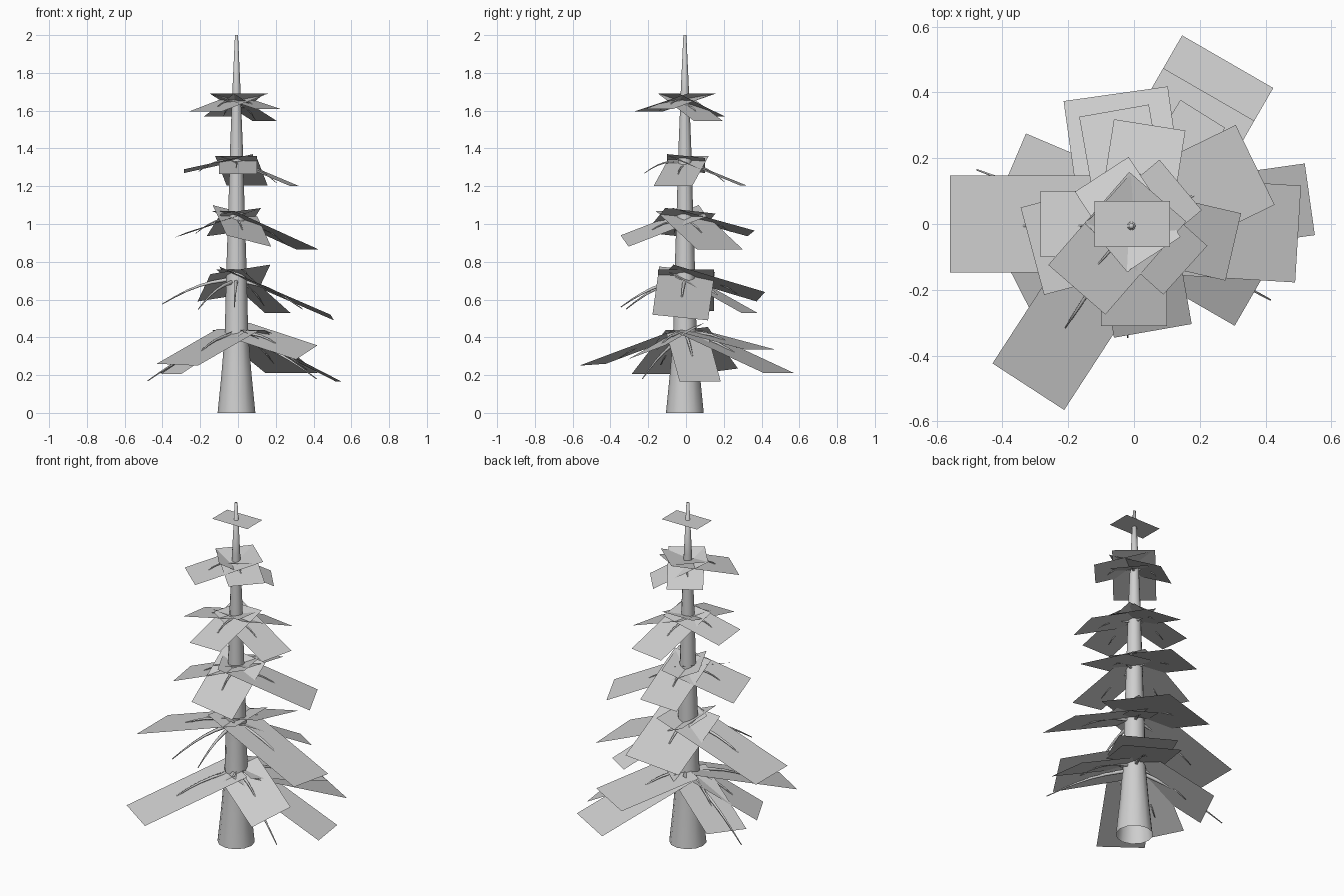
import bpy, bmesh, math
from mathutils import Vector

old = bpy.data.objects.get("Cube")
if old:
    bpy.data.objects.remove(old)

grey = bpy.data.materials.new("light grey")
grey.use_nodes = True
shade = (0.62, 0.62, 0.62, 1)
grey.diffuse_color = shade
grey.node_tree.nodes["Principled BSDF"].inputs["Base Color"].default_value = shade

AXIS = Vector((-0.008, -0.006, 0))


def finish(name, bm, smooth=False):
    mesh = bpy.data.meshes.new(name)
    bm.to_mesh(mesh)
    bm.free()
    mesh.materials.append(grey)
    for face in mesh.polygons:
        face.use_smooth = smooth
    obj = bpy.data.objects.new(name, mesh)
    bpy.context.collection.objects.link(obj)
    return obj


def tube(name, points, radii, sides):
    """Open tapered tube with rings across the path direction."""
    bm = bmesh.new()
    rings = []
    for i, point in enumerate(points):
        ahead = points[min(i + 1, len(points) - 1)] - points[max(i - 1, 0)]
        turn = ahead.to_track_quat('Z', 'Y')
        ring = []
        for k in range(sides):
            a = math.tau * k / sides
            offset = Vector((math.cos(a), math.sin(a), 0)) * radii[i]
            ring.append(bm.verts.new(point + turn @ offset))
        rings.append(ring)
    for low, high in zip(rings, rings[1:]):
        for k in range(sides):
            n = (k + 1) % sides
            bm.faces.new((low[k], low[n], high[n], high[k]))
    bm.faces.new(rings[-1])
    return finish(name, bm, True)


def heading(azimuth):
    a = math.radians(azimuth)
    return Vector((math.cos(a), math.sin(a), 0)), Vector((-math.sin(a), math.cos(a), 0))


def foliage_card(name, azimuth, inner, reach, width, z_in, z_out, roll):
    """Flat rectangle leaning outward and down from the trunk."""
    out, side = heading(azimuth)
    bm = bmesh.new()
    corners = []
    for r, z, s in ((inner, z_in, -1), (reach, z_out, -1), (reach, z_out, 1), (inner, z_in, 1)):
        corners.append(bm.verts.new(out * r + side * s * width / 2 + Vector((0, 0, z + s * roll / 2))))
    bm.faces.new(corners)
    finish(name, bm)


def branch(name, azimuth, reach, z_in, z_out, thickness):
    """Thin twig that arches out of the trunk and droops at the tip."""
    out, side = heading(azimuth)
    steps = 6
    points, radii = [], []
    for i in range(steps + 1):
        t = i / steps
        z = z_in + (z_out - z_in) * t + 0.03 * math.sin(math.pi * t)
        points.append(AXIS + out * reach * t + Vector((0, 0, z)))
        radii.append(thickness * (1 - 0.8 * t))
    tube(name, points, radii, 5)


# Trunk
profile = ((0, 0.1), (0.2, 0.08), (0.42, 0.062), (0.75, 0.054), (1.05, 0.044),
           (1.4, 0.034), (1.7, 0.022), (2, 0.008))
trunk = tube("trunk", [AXIS + Vector((0, 0, z)) for z, r in profile],
             [r for z, r in profile], 12)

# Tiers: inner height, inner overlap, then cards (azimuth, reach, width, outer height, roll)
tiers = {
    "bottom": (0.44, 0.0, [(8, 0.54, 0.22, 0.165, 0), (60, 0.57, 0.32, 0.21, 0),
                           (60, 0.455, 0.32, 0.335, 0), (157, 0.41, 0.25, 0.22, -0.03),
                           (207, 0.4, 0.24, 0.205, 0), (237, 0.59, 0.26, 0.255, -0.01),
                           (-30, 0.42, 0.23, 0.32, 0.075)]),
    "lower": (0.76, -0.09, [(-3.5, 0.5, 0.295, 0.505, -0.03), (58, 0.395, 0.16, 0.53, 0),
                            (98, 0.4, 0.32, 0.615, -0.05), (180, 0.56, 0.295, 0.54, 0)]),
    "middle": (1.07, -0.09, [(26, 0.41, 0.27, 0.865, 0), (100, 0.35, 0.215, 0.95, -0.03),
                             (195, 0.32, 0.275, 0.94, 0.03), (-80, 0.33, 0.24, 0.91, -0.06)]),
    "upper": (1.36, -0.08, [(-13, 0.31, 0.21, 1.2, 0), (81, 0.305, 0.22, 1.205, 0),
                            (180, 0.285, 0.2, 1.28, 0.02), (-90, 0.31, 0.2, 1.265, 0)]),
    "crown": (1.69, -0.11, [(40, 0.185, 0.2, 1.545, 0), (123, 0.18, 0.195, 1.57, 0),
                            (229, 0.265, 0.23, 1.595, 0), (-42, 0.21, 0.2, 1.61, 0)]),
}
for tier, (z_in, inner, cards) in tiers.items():
    for n, (azimuth, reach, width, z_out, roll) in enumerate(cards, 1):
        foliage_card(f"{tier}_foliage_{n}", azimuth, inner, reach, width, z_in, z_out, roll)
        # Twig follows the card and pokes through its surface
        slope = (z_out - z_in) / (reach - inner)
        start = z_in - slope * inner - 0.02
        length = reach * 0.7
        branch(f"{tier}_branch_{n}", azimuth, length, start, start + slope * length,
               0.012 if z_in < 1 else 0.008)

# Bare twigs reaching past the foliage
for n, (azimuth, reach, z_in, z_out) in enumerate(
        ((160, 0.5, 0.4, 0.17), (-28, 0.48, 0.4, 0.18),
         (237, 0.37, 0.7, 0.55), (-92, 0.34, 0.7, 0.56)), 1):
    branch(f"bare_branch_{n}", azimuth, reach, z_in, z_out, 0.013)

# Small level card near the tip
foliage_card("tip_foliage", 0, -0.12, 0.11, 0.14, 1.9, 1.9, 0)
